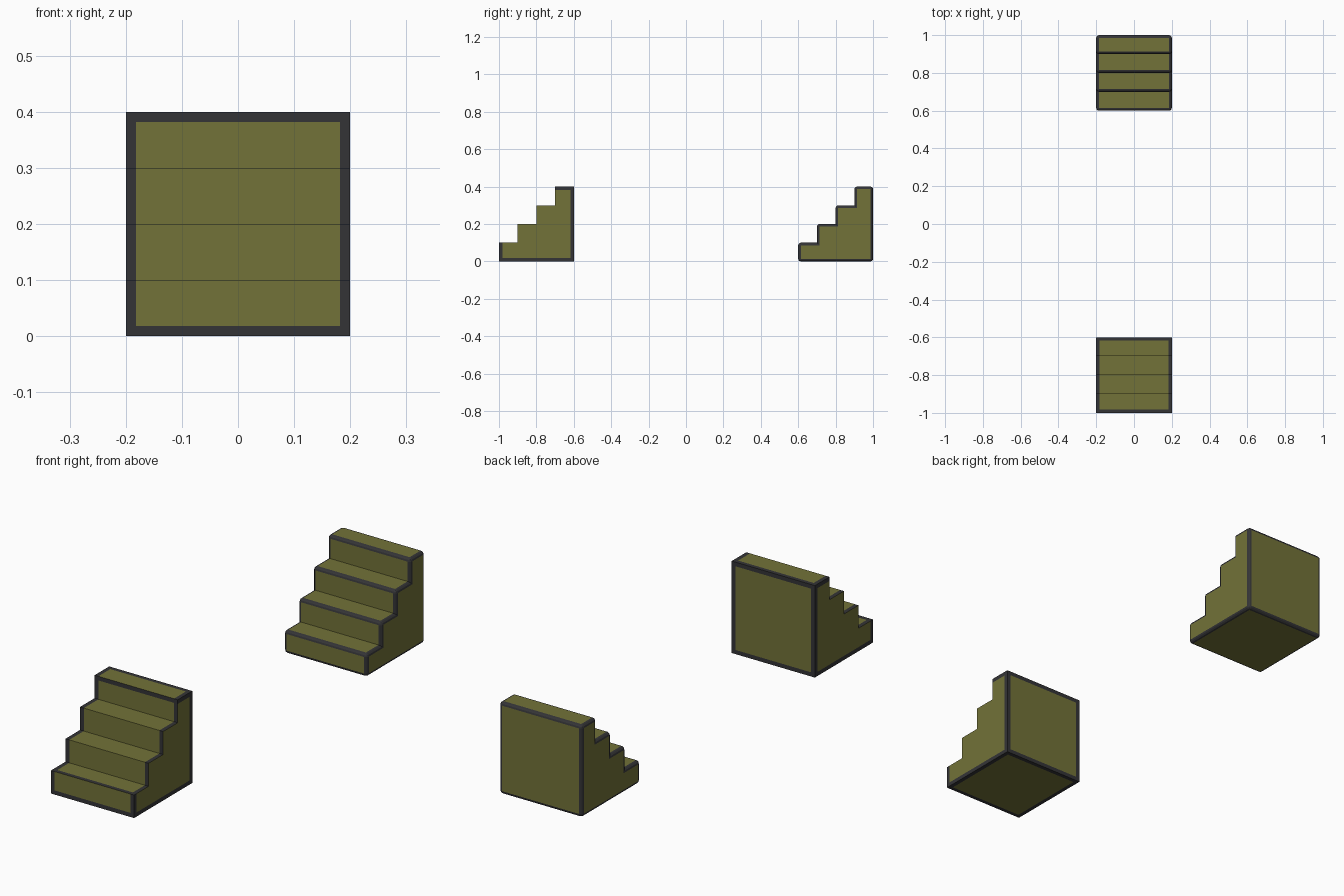
import bpy, bmesh
from mathutils import Vector

if "Cube" in bpy.data.objects:
    bpy.data.objects.remove(bpy.data.objects["Cube"])

SIZE, STEPS = 0.4, 4
RISE = SIZE / STEPS


def material(name, rgb):
    m = bpy.data.materials.new(name)
    m.diffuse_color = (*rgb, 1.0)
    m.use_nodes = True
    m.node_tree.nodes["Principled BSDF"].inputs["Base Color"].default_value = m.diffuse_color
    return m


OLIVE = material("olive", (0.17, 0.17, 0.04))
DARK = material("dark_grey", (0.034, 0.034, 0.037))


def stair_mesh(y0):
    """Stepped side profile, rising towards +y, extruded across x."""
    profile = [(y0, 0.0)]
    for i in range(STEPS):
        profile += [(y0 + i * RISE, (i + 1) * RISE),
                    (y0 + (i + 1) * RISE, (i + 1) * RISE)]
    profile.append((y0 + SIZE, 0.0))
    bm = bmesh.new()
    face = bm.faces.new([bm.verts.new((-SIZE / 2, y, z)) for y, z in profile])
    out = bmesh.ops.extrude_face_region(bm, geom=[face])
    moved = [g for g in out["geom"] if isinstance(g, bmesh.types.BMVert)]
    bmesh.ops.translate(bm, verts=moved, vec=(SIZE, 0, 0))
    bmesh.ops.recalc_face_normals(bm, faces=bm.faces[:])
    bm.normal_update()
    return bm


def finish(bm, name):
    me = bpy.data.meshes.new(name)
    bm.to_mesh(me)
    bm.free()
    me.materials.append(OLIVE)
    me.materials.append(DARK)
    ob = bpy.data.objects.new(name, me)
    bpy.context.collection.objects.link(ob)


# Front stairs: sharp block with a painted frame on each side of its bounding cube
FRAME = 0.018
bm = stair_mesh(-1.0)
centre = Vector((0, -0.8, 0.2))
inner = SIZE / 2 - FRAME
for axis in range(3):
    for sign in (-1, 1):
        normal = Vector((0, 0, 0))
        normal[axis] = sign
        bmesh.ops.bisect_plane(bm, geom=bm.verts[:] + bm.edges[:] + bm.faces[:],
                               plane_co=centre + normal * inner, plane_no=normal)
for f in bm.faces:
    offset = f.calc_center_bounds() - centre
    if any(abs(offset[a]) > inner and abs(f.normal[a]) < 0.5 for a in range(3)):
        f.material_index = 1
finish(bm, "front_stairs")

# Back stairs: the same block with dark rounded outer edges
bm = stair_mesh(0.6)
convex = [e for e in bm.edges if e.is_convex]
bmesh.ops.bevel(bm, geom=convex, offset=0.014, offset_type='OFFSET', segments=3,
                profile=0.5, affect='EDGES', clamp_overlap=True, material=1)
finish(bm, "back_stairs")
